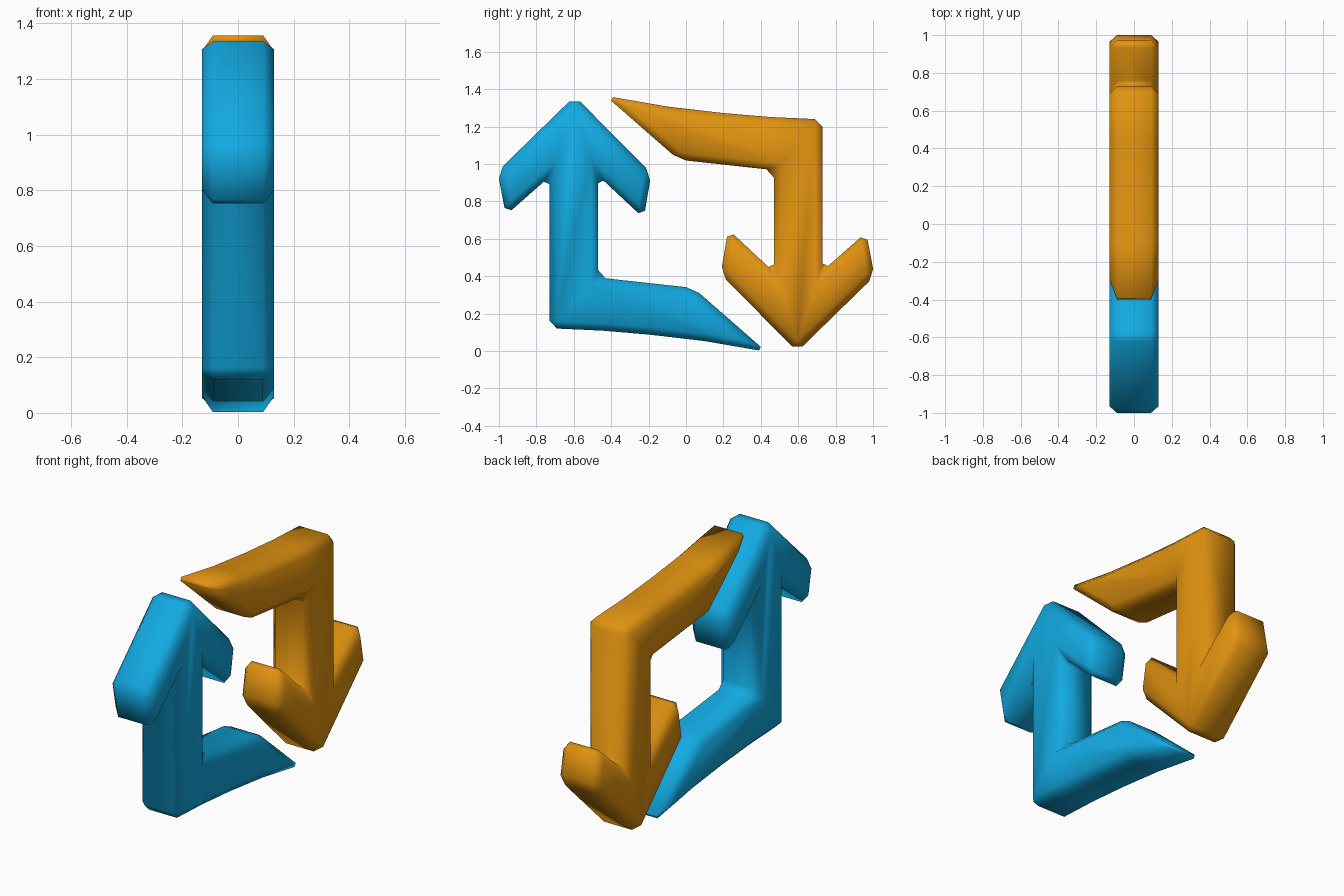
import bpy
import bmesh

cube = bpy.data.objects.get("Cube")
if cube:
    bpy.data.objects.remove(cube, do_unlink=True)

HALF_WIDTH = 0.13
MID_HEIGHT = 0.68

# Bent arrow profile (y, z): head, shaft and tapering tail
PROFILE = [
    (-0.595, 1.363), (-1.008, 0.96), (-0.963, 0.726), (-0.73, 0.932),
    (-0.73, 0.122), (-0.45, 0.109), (-0.2, 0.088), (0.1, 0.053), (0.43, -0.004),
    (0.04, 0.337), (-0.47, 0.393), (-0.47, 0.938), (-0.226, 0.71), (-0.185, 0.95),
]


def make_material(name, color):
    mat = bpy.data.materials.new(name)
    mat.use_nodes = True
    mat.diffuse_color = color
    mat.node_tree.nodes["Principled BSDF"].inputs["Base Color"].default_value = color
    return mat


def make_arrow(name, points, mat):
    # Extrude the profile across x, then chamfer all its corners
    bm = bmesh.new()
    face = bm.faces.new([bm.verts.new((-HALF_WIDTH, y, z)) for y, z in points])
    extruded = bmesh.ops.extrude_face_region(bm, geom=[face])
    verts = [v for v in extruded["geom"] if isinstance(v, bmesh.types.BMVert)]
    bmesh.ops.translate(bm, verts=verts, vec=(2 * HALF_WIDTH, 0, 0))
    bmesh.ops.recalc_face_normals(bm, faces=bm.faces)
    for f in bm.faces:
        f.smooth = True
    mesh = bpy.data.meshes.new(name)
    bm.to_mesh(mesh)
    bm.free()
    mesh.materials.append(mat)
    obj = bpy.data.objects.new(name, mesh)
    bpy.context.collection.objects.link(obj)
    bevel = obj.modifiers.new("Chamfer", "BEVEL")
    bevel.width = 0.04
    bevel.segments = 1
    bevel.limit_method = "ANGLE"
    bevel.angle_limit = 0.4
    bevel.use_clamp_overlap = False
    return obj


blue = make_material("bright blue", (0.006, 0.40, 0.76, 1))
orange = make_material("amber orange", (0.75, 0.29, 0.005, 1))

# The second arrow is the first turned half way round
make_arrow("up_arrow", PROFILE, blue)
make_arrow("down_arrow", [(-y, 2 * MID_HEIGHT - z) for y, z in PROFILE], orange)
